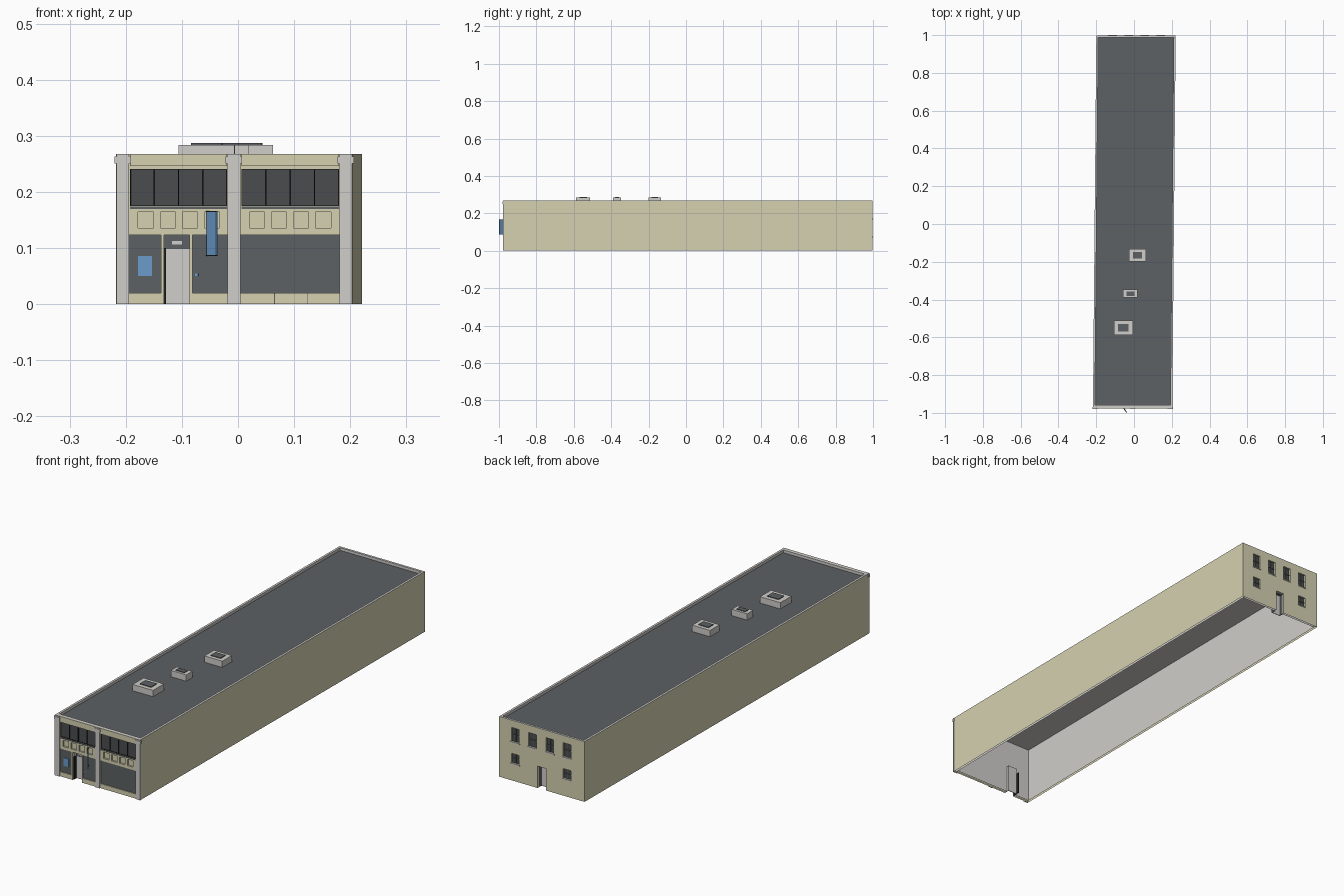
import bpy, bmesh
from mathutils import Vector

if "Cube" in bpy.data.objects:
    bpy.data.objects.remove(bpy.data.objects["Cube"])

SKEW, SHIFT = 0.0091, 0.0015      # the long plan leans slightly sideways
HALF, TOP = 0.21, 0.268
FRONT, BACK = -0.974, 0.998


def material(name, *srgb):
    rgba = [((c + 0.055) / 1.055) ** 2.4 for c in srgb] + [1]
    m = bpy.data.materials.new(name)
    m.diffuse_color = rgba
    m.use_nodes = True
    m.node_tree.nodes["Principled BSDF"].inputs["Base Color"].default_value = rgba
    return m


CREAM = material("cream render", 0.835, 0.82, 0.695)
GREY = material("light grey", 0.82, 0.81, 0.795)
SLATE = material("slate grey", 0.36, 0.38, 0.39)
GLASS = material("dark glass", 0.29, 0.3, 0.305)
BLACK = material("black trim", 0.13, 0.135, 0.14)
BLUE = material("sign blue", 0.42, 0.61, 0.8)


def finish(name, bm, mat, inner=None, facing=None):
    """Make the object; faces pointing along 'facing' get the inner material."""
    bmesh.ops.recalc_face_normals(bm, faces=bm.faces)
    me = bpy.data.meshes.new(name)
    me.materials.append(mat)
    if inner:
        me.materials.append(inner)
        for f in bm.faces:
            f.material_index = int(f.normal.dot(Vector(facing)) > 0.9)
    for v in bm.verts:
        v.co.x += SKEW * v.co.y + SHIFT
    bm.to_mesh(me)
    bm.free()
    bpy.context.collection.objects.link(bpy.data.objects.new(name, me))


def prism(name, plan, z, mat, bottom=True, **kw):
    bm = bmesh.new()
    low, high = [[bm.verts.new((x, y, h)) for x, y in plan] for h in z]
    bm.faces.new(high)
    if bottom:
        bm.faces.new(low[::-1])
    for i in range(len(plan)):
        bm.faces.new((low[i - 1], low[i], high[i], high[i - 1]))
    finish(name, bm, mat, **kw)


def box(name, x, y, z, mat, **kw):
    plan = [(x[0], y[0]), (x[1], y[0]), (x[1], y[1]), (x[0], y[1])]
    prism(name, plan, z, mat, **kw)


def pierced_wall(name, x, z, y, holes, mat, **kw):
    """Wall slab, open below, with rectangular holes (x0, x1, z0, z1)."""
    xs = sorted({*x, *(v for h in holes for v in h[:2])})
    zs = sorted({*z, *(v for h in holes for v in h[2:])})
    nx, nz = len(xs) - 1, len(zs) - 1

    def solid(i, k):
        if not (0 <= i < nx and k < nz):
            return False
        cx, cz = (xs[i] + xs[i + 1]) / 2, (zs[max(k, 0)] + zs[max(k, 0) + 1]) / 2
        return not any(a < cx < b and c < cz < d for a, b, c, d in holes)

    bm = bmesh.new()

    def quad(*pts):
        bm.faces.new([bm.verts.new(p) for p in pts])

    for i in range(nx):
        for k in range(nz):
            if not solid(i, k):
                continue
            a, b, c, d = xs[i], xs[i + 1], zs[k], zs[k + 1]
            for yy in y:
                quad((a, yy, c), (b, yy, c), (b, yy, d), (a, yy, d))
            for di, px in ((-1, a), (1, b)):
                if not solid(i + di, k):
                    quad((px, y[0], c), (px, y[1], c), (px, y[1], d), (px, y[0], d))
            for dk, pz in ((-1, c), (1, d)):
                if not solid(i, k + dk):
                    quad((a, y[0], pz), (b, y[0], pz), (b, y[1], pz), (a, y[1], pz))
    bmesh.ops.remove_doubles(bm, verts=bm.verts, dist=1e-6)
    finish(name, bm, mat, **kw)


# Long side walls, roof deck with pale ceiling, and parapet coping
W = 0.01
IN = HALF - W
for side, label in ((-1, "right"), (1, "left")):
    xr = sorted((side * HALF, side * IN))
    box(label + "_wall", xr, (FRONT, BACK), (0, TOP - 0.002), CREAM, bottom=False,
        inner=GREY, facing=(-side, 0, 0))
    box(label + "_coping", xr, (FRONT, BACK), (TOP - 0.002, TOP), GREY)
box("roof_deck", (-IN, IN), (FRONT + 0.015, BACK - W), (0.252, 0.256), SLATE,
    inner=GREY, facing=(0, 0, -1))
box("front_coping", (-IN, IN), (FRONT, FRONT + 0.015), (TOP - 0.002, TOP), GREY)
box("back_coping", (-IN, IN), (BACK - W, BACK), (TOP - 0.002, TOP), GREY)

# Front facade: openings for windows, panels, shopfront and porch
bays = [(-0.185, -0.0125), (0.0135, 0.187)]
porch = (-0.1245, -0.079)
win_z, shop_z, panel_z = (0.175, 0.241), (0.02, 0.123), (0.136, 0.164)
shops = [(-0.187, porch[0] - 0.005), (porch[1] + 0.005, -0.0115), (0.012, 0.19)]
panels = [(s + i * 0.0393, s + i * 0.0393 + 0.027)
          for s in (-0.1705, 0.0278) for i in range(4)]
door_hole = (*porch, 0, shop_z[1])
holes = ([(*b, *win_z) for b in bays] + [(*s, *shop_z) for s in shops]
         + [(*p, *panel_z) for p in panels] + [door_hole])
pierced_wall("front_facade", (-IN, IN), (0, TOP - 0.002), (FRONT, FRONT + 0.007),
             holes, CREAM)
pierced_wall("front_inner_wall", (-IN, IN), (0, TOP - 0.002),
             (FRONT + 0.007, FRONT + 0.015), [door_hole], CREAM,
             inner=GREY, facing=(0, 1, 0))
for s in shops:
    box("shopfront", s, (FRONT + 0.004, FRONT + 0.007), shop_z, SLATE)
for x in (0.0725, 0.1315):
    box("plinth_joint", (x - 0.0006, x + 0.0006), (FRONT - 0.0004, FRONT),
        (0, shop_z[0]), SLATE)

# Ribbon windows: four panes per bay with dark mullions, sill and cornice
for b in bays:
    box("window_glass", b, (FRONT + 0.005, FRONT + 0.007), win_z, GLASS)
    step = (b[1] - b[0]) / 4
    for i in range(5):
        x = b[0] + i * step
        box("window_mullion", (x - 0.0012, x + 0.0012),
            (FRONT + 0.001, FRONT + 0.006), win_z, BLACK)
    for z in win_z:
        box("window_rail", b, (FRONT + 0.001, FRONT + 0.006),
            (z - 0.001, z + 0.001), BLACK)
    box("window_sill", b, (FRONT - 0.002, FRONT + 0.002), (0.170, 0.174), SLATE)
    box("cornice", b, (FRONT - 0.003, FRONT), (0.2465, TOP), CREAM)

# Columns with wider caps
for c in (-0.198, 0.0, 0.1995):
    box("column", (c - 0.0115, c + 0.0115), (FRONT - 0.004, FRONT), (0, TOP), GREY)
    box("column_cap", (c - 0.0145, c + 0.0145), (FRONT - 0.006, FRONT + 0.004),
        (0.251, 0.263), GREY)

# Recessed front door: dark deep jamb on one side, transom and plate above
y0, y1 = FRONT + 0.007, FRONT + 0.027
box("front_jamb", (porch[0], porch[0] + 0.0035), (y0, y1 + 0.014), (0, 0.1), BLACK)
box("front_reveal", (porch[1], porch[1] + 0.002), (y0, y1), (0, shop_z[1]), GREY)
box("front_soffit", porch, (y0, y1), (shop_z[1], shop_z[1] + 0.002), GREY)
box("front_door", porch, (y1 - 0.003, y1), (0, 0.098), GREY)
box("front_transom", porch, (y1 - 0.003, y1), (0.098, shop_z[1]), SLATE,
    inner=GREY, facing=(0, 1, 0))
box("door_plate", (-0.1105, -0.0925), (y1 - 0.005, y1 - 0.003), (0.1065, 0.1125), GREY)

# Blue notices and the projecting blade sign
box("poster", (-0.1705, -0.146), (FRONT + 0.002, FRONT + 0.004), (0.05, 0.086), BLUE)
box("small_notice", (-0.069, -0.0635), (FRONT + 0.002, FRONT + 0.004),
    (0.05, 0.055), BLUE)
a, b = Vector((-0.0475, -0.975)), Vector((-0.0305, -0.999))
n = Vector((0.0013, 0.001))
prism("blade_sign", [a - n, b - n, b + n, a + n], (0.088, 0.165), BLUE)
for z in (0.087, 0.165):
    prism("sign_bracket", [a - n * 1.8, b - n, b + n, a + n * 1.8],
          (z - 0.001, z + 0.001), BLACK)

# Back wall: four tall windows above, two small ones and a door below
upper = [(cx - 0.019, cx + 0.019, 0.173, 0.235) for cx in (0.131, 0.046, -0.039, -0.124)]
lower = [(cx - 0.019, cx + 0.019, 0.077, 0.12) for cx in (0.131, -0.124)]
back_door = (-0.021, 0.021, 0, 0.097)
pierced_wall("back_wall", (-IN, IN), (0, TOP - 0.002), (BACK - W, BACK),
             upper + lower + [back_door], CREAM, inner=GREY, facing=(0, -1, 0))
for x0, x1, z0, z1 in upper + lower:
    mid_x, mid_z, t = (x0 + x1) / 2, (z0 + z1) / 2, 0.001
    box("back_glass", (x0, x1), (BACK - W, BACK - 0.007), (z0, z1), GLASS)
    box("back_glazing_bar", (mid_x - t, mid_x + t), (BACK - 0.007, BACK - 0.005),
        (z0, z1), SLATE)
    box("back_meeting_rail", (x0, x1), (BACK - 0.007, BACK - 0.004),
        (mid_z - t, mid_z + t), SLATE)
    box("back_sill", (x0 - 0.004, x1 + 0.004), (BACK - 0.004, BACK + 0.002),
        (z0 - 0.005, z0), GREY)

# Recessed back door
y0, y1 = BACK - 0.03, BACK - W
for x in (back_door[0] - 0.002, back_door[1]):
    box("back_reveal", (x, x + 0.002), (y0, y1), (0, back_door[3]), SLATE)
box("back_soffit", back_door[:2], (y0, y1), (back_door[3], back_door[3] + 0.002), SLATE)
box("back_door", back_door[:2], (y0, y0 + 0.003), (0, back_door[3]), GREY)

# Roof lights: grey kerbs with raised dark glazing
for cx, cy, w, d in ((-0.0525, -0.55, 0.1, 0.076), (-0.0175, -0.369, 0.076, 0.042),
                     (0.0185, -0.166, 0.088, 0.067)):
    box("rooflight_kerb", (cx - w / 2, cx + w / 2), (cy - d / 2, cy + d / 2),
        (0.255, 0.284), GREY)
    box("rooflight_glass", (cx - w * 0.28, cx + w * 0.28),
        (cy - d * 0.26, cy + d * 0.26), (0.284, 0.287), SLATE)
